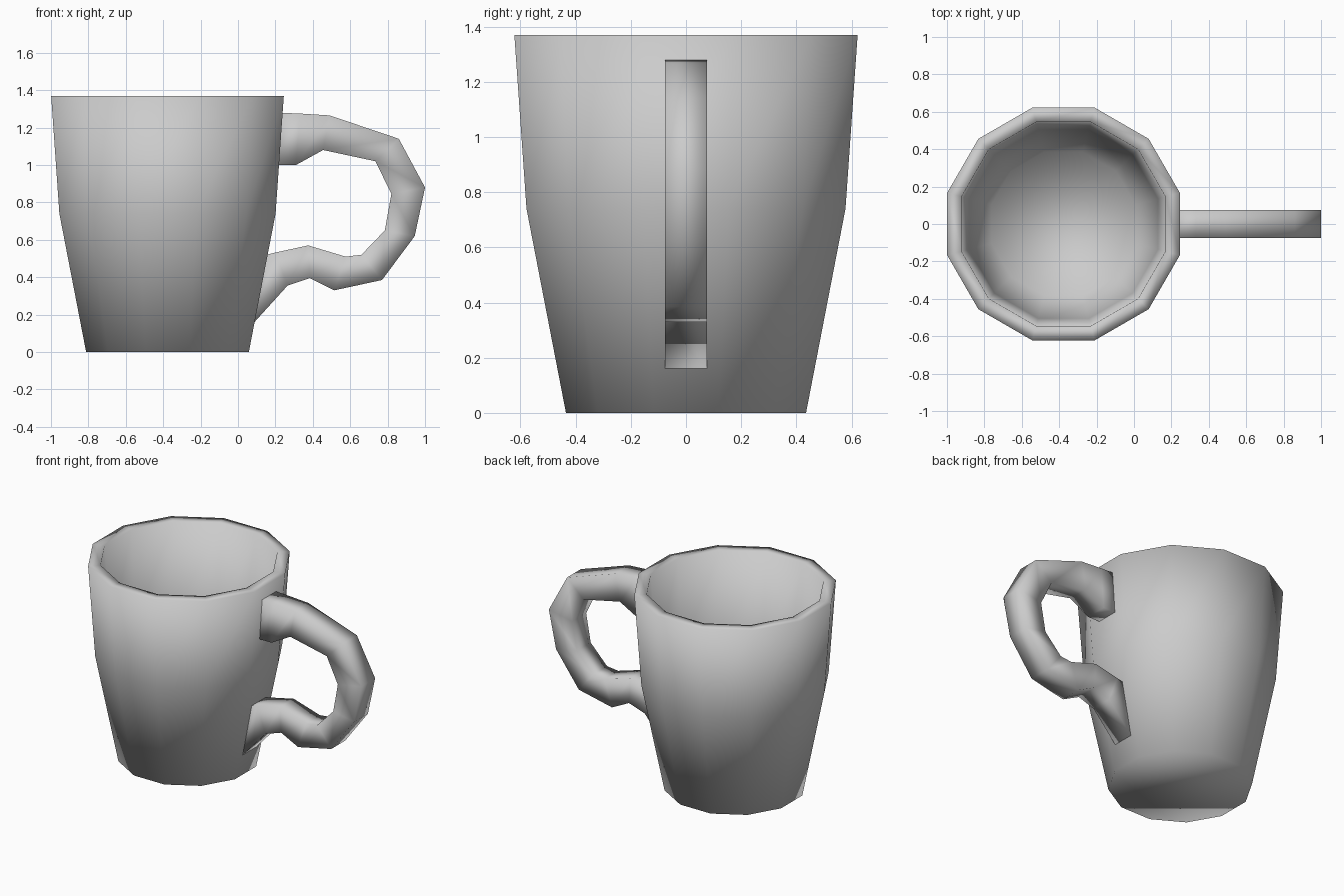
import bpy, math

if "Cube" in bpy.data.objects:
    bpy.data.objects.remove(bpy.data.objects["Cube"])

SIDES = 12
CX = -0.377


def make_object(name, verts, faces):
    mesh = bpy.data.meshes.new(name)
    mesh.from_pydata(verts, [], faces)
    obj = bpy.data.objects.new(name, mesh)
    bpy.context.collection.objects.link(obj)
    mesh.shade_smooth()
    return obj


def skin(name, rings):
    """Join closed rings of points into a tube with capped ends."""
    n = len(rings[0])
    verts = [p for ring in rings for p in ring]
    faces = [(r * n + i, r * n + (i + 1) % n, (r + 1) * n + (i + 1) % n, (r + 1) * n + i)
             for r in range(len(rings) - 1) for i in range(n)]
    last = (len(rings) - 1) * n
    faces += [tuple(reversed(range(n))), tuple(range(last, last + n))]
    return make_object(name, verts, faces)


def circle(half_width, z):
    radius = half_width / math.cos(math.pi / SIDES)
    return [(CX + radius * math.cos(a), radius * math.sin(a), z)
            for a in ((i + 0.5) * math.tau / SIDES for i in range(SIDES))]


# Cup: outer wall, rim, inner wall and floor as (half width, height)
cup_profile = [(0.435, 0), (0.578, 0.74), (0.622, 1.37),
               (0.545, 1.37), (0.505, 0.74), (0.385, 0.09)]
skin("cup", [circle(w, z) for w, z in cup_profile])

# Handle: outer and inner edge of each cross-section as (x, z)
handle_sections = [
    ((0.20, 1.28), (0.18, 1.00)),
    ((0.33, 1.275), (0.31, 1.00)),
    ((0.49, 1.265), (0.455, 1.08)),
    ((0.86, 1.14), (0.735, 1.02)),
    ((1.00, 0.88), (0.82, 0.845)),
    ((0.945, 0.62), (0.785, 0.65)),
    ((0.77, 0.385), (0.66, 0.52)),
    ((0.515, 0.33), (0.575, 0.51)),
    ((0.385, 0.395), (0.375, 0.57)),
    ((0.265, 0.355), (0.20, 0.532)),
    ((0.07, 0.14), (0.13, 0.515)),
]
W = 0.076
skin("handle", [[(a[0], -W, a[1]), (a[0], W, a[1]), (b[0], W, b[1]), (b[0], -W, b[1])]
                for a, b in handle_sections])

# Consistent outward normals
import bmesh
for obj in bpy.context.collection.objects:
    bm = bmesh.new()
    bm.from_mesh(obj.data)
    bmesh.ops.recalc_face_normals(bm, faces=bm.faces)
    bm.to_mesh(obj.data)
    bm.free()
